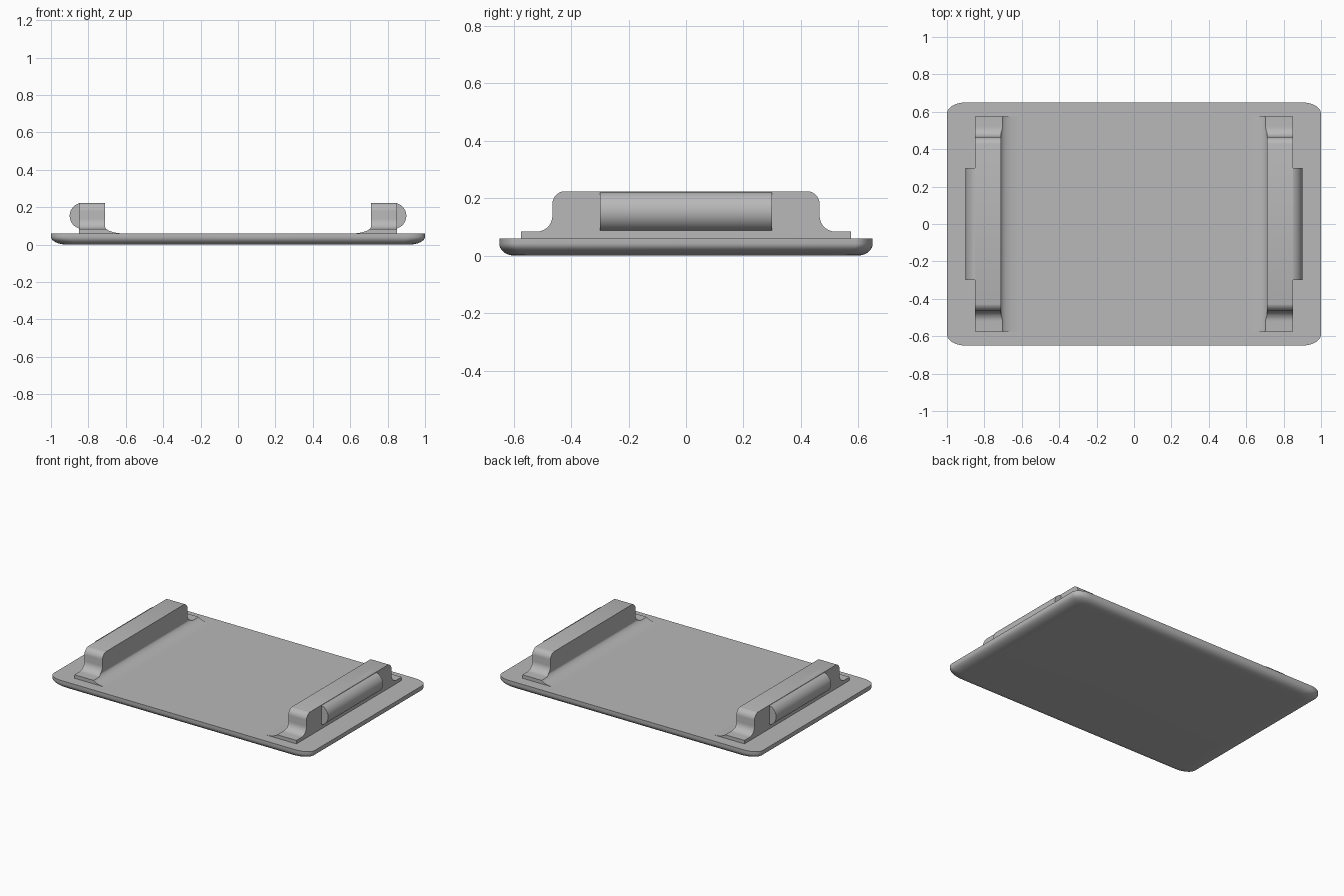
import bpy, bmesh
from math import sin, cos, pi

if "Cube" in bpy.data.objects:
    bpy.data.objects.remove(bpy.data.objects["Cube"])

grey = bpy.data.materials.new("plain grey")
grey.use_nodes = True
colour = (0.48, 0.48, 0.48, 1)
grey.diffuse_color = colour
grey.node_tree.nodes["Principled BSDF"].inputs["Base Color"].default_value = colour


def arc(cu, cv, ru, rv, start, end, steps=10):
    """Points on an ellipse arc, angles in quarter turns."""
    angles = [(start + (end - start) * i / steps) * pi / 2 for i in range(steps + 1)]
    return [(cu + ru * cos(a), cv + rv * sin(a)) for a in angles]


def loft(name, rings):
    """Closed solid through a stack of matching rings."""
    bm = bmesh.new()
    loops = [[bm.verts.new(p) for p in ring] for ring in rings]
    n = len(loops[0])
    for a, b in zip(loops, loops[1:]):
        for i in range(n):
            j = (i + 1) % n
            bm.faces.new((a[i], a[j], b[j], b[i]))
    bm.faces.new(loops[0])
    bm.faces.new(loops[-1])
    bmesh.ops.recalc_face_normals(bm, faces=bm.faces)
    mesh = bpy.data.meshes.new(name)
    bm.to_mesh(mesh)
    bm.free()
    obj = bpy.data.objects.new(name, mesh)
    bpy.context.collection.objects.link(obj)
    mesh.materials.append(grey)
    return obj


def activate(obj):
    bpy.ops.object.select_all(action='DESELECT')
    obj.select_set(True)
    bpy.context.view_layer.objects.active = obj


def smooth(obj):
    activate(obj)
    bpy.ops.object.shade_smooth_by_angle(angle=pi / 6)


# Tray: rounded rectangle with a rolled lower edge
def tray_ring(inset_x, inset_y, z):
    hx, hy, rx, ry = 1 - inset_x, 0.65 - inset_y, 0.1, 0.06
    corners = [(1, 1, 0), (-1, 1, 1), (-1, -1, 2), (1, -1, 3)]
    return [(x, y, z) for sx, sy, q in corners
            for x, y in arc(sx * (hx - rx), sy * (hy - ry), rx, ry, q, q + 1)]


edge = arc(0, 0.042, 1, 0.042, 0, -1, 8)
smooth(loft("tray", [tray_ring(0, 0, 0.06)] +
            [tray_ring(0.09 * (1 - u), 0.055 * (1 - u), z) for u, z in edge]))

# Handle outline seen from the side: feet, concave flare, rounded top
half = ([(0.575, 0.05), (0.575, 0.084), (0.52, 0.084)]
        + arc(0.52, 0.139, 0.055, 0.055, 3, 2)[1:]
        + arc(0.42, 0.18, 0.045, 0.045, 0, 1))
side_outline = half + [(-y, z) for y, z in reversed(half)]

# Handle section: straight outer wall, inner wall flaring into the tray
section = ([(0.85, 0.05), (0.85, 0.224), (0.712, 0.224)]
           + arc(0.612, 0.1, 0.1, 0.04, 0, -1) + [(0.612, 0.05)])

# Grip: rounded bar on the outer wall
grip_section = [(0.8, 0.084)] + arc(0.83, 0.154, 0.07, 0.07, -1, 1, 24) + [(0.8, 0.224)]

for side, s in (("left", 1), ("right", -1)):
    handle = loft(side + "_handle", [[(s * x, y, z) for x, z in section] for y in (-0.7, 0.7)])
    cutter = loft("handle_cutter", [[(s * x, y, z) for y, z in side_outline] for x in (0.5, 1)])
    cutter.hide_render = True
    trim = handle.modifiers.new("trim", 'BOOLEAN')
    trim.operation = 'INTERSECT'
    trim.solver = 'EXACT'
    trim.object = cutter
    activate(handle)
    bpy.ops.object.modifier_apply(modifier=trim.name)
    bpy.data.objects.remove(cutter)
    smooth(handle)
    smooth(loft(side + "_grip", [[(s * x, y, z) for x, z in grip_section] for y in (-0.3, 0.3)]))
